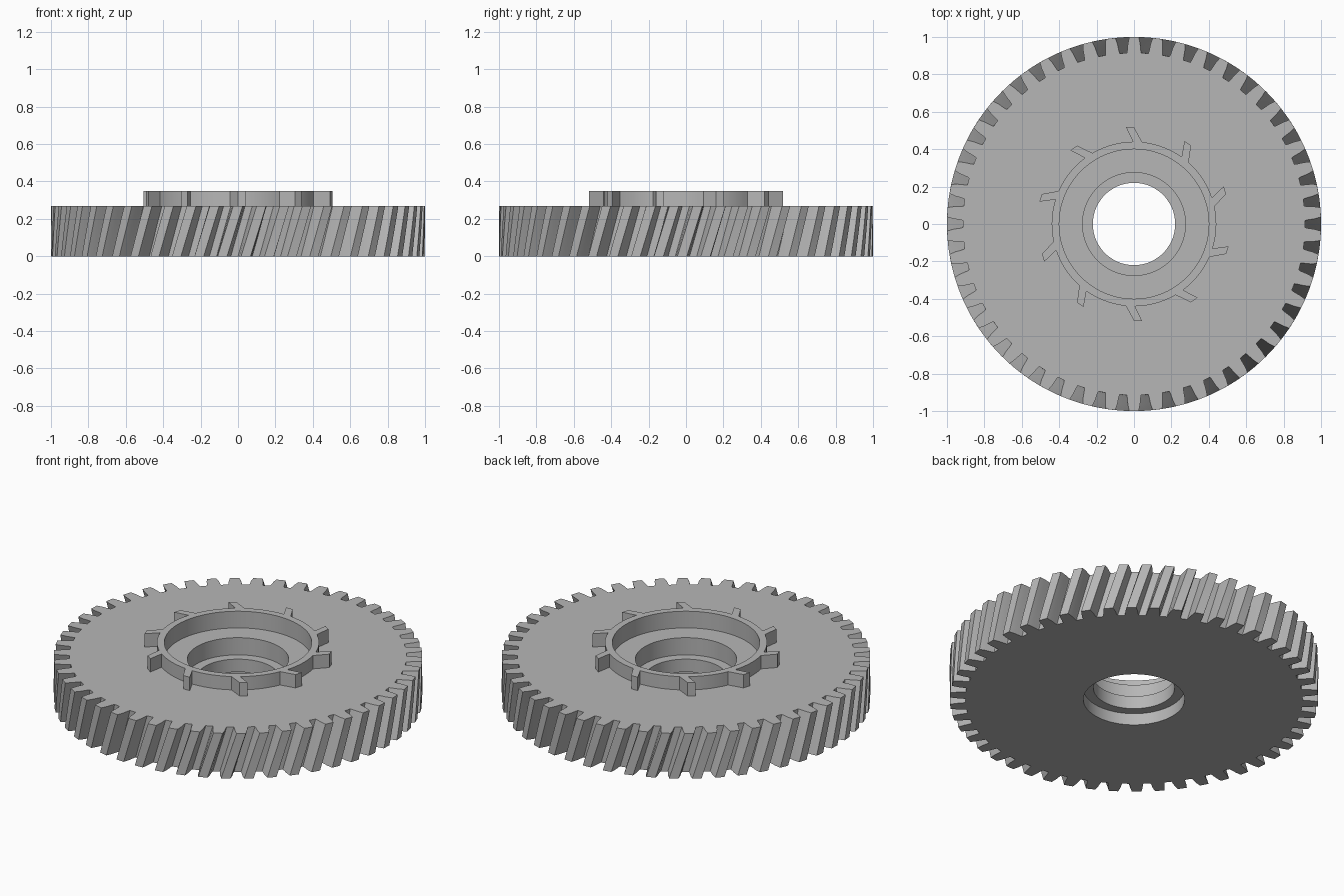
import bpy, bmesh, math
from mathutils import Matrix, Vector

if "Cube" in bpy.data.objects:
    bpy.data.objects.remove(bpy.data.objects["Cube"])

TEETH, TWIST = 50, math.radians(4.8)
GEAR_H, HUB_H = 0.27, 0.35
FINS = 10

grey = bpy.data.materials.new("grey metal")
grey.diffuse_color = (0.47, 0.47, 0.47, 1)
grey.use_nodes = True
grey.node_tree.nodes["Principled BSDF"].inputs["Base Color"].default_value = grey.diffuse_color


def polar(r, a):
    return Vector((r * math.cos(a), r * math.sin(a)))


def loop(bm, pts, z, turn=0.0):
    """Closed ring of vertices at height z, turned about the axis."""
    rot = Matrix.Rotation(turn, 2)
    return [bm.verts.new((*(rot @ p), z)) for p in pts]


def wall(bm, a, b):
    """Quads joining two rings with equal vertex counts."""
    n = len(a)
    for i in range(n):
        bm.faces.new((a[i], a[(i + 1) % n], b[(i + 1) % n], b[i]))


def ring_face(bm, *loops):
    """Flat face between an outer ring and an inner ring."""
    edges = []
    for lp in loops:
        for i, v in enumerate(lp):
            w = lp[(i + 1) % len(lp)]
            edges.append(bm.edges.get((v, w)) or bm.edges.new((v, w)))
    bmesh.ops.triangle_fill(bm, edges=edges, use_beauty=True)


def finish(bm, name):
    bmesh.ops.recalc_face_normals(bm, faces=bm.faces)
    mesh = bpy.data.meshes.new(name)
    bm.to_mesh(mesh)
    bm.free()
    mesh.materials.append(grey)
    ob = bpy.data.objects.new(name, mesh)
    bpy.context.collection.objects.link(ob)
    bpy.ops.object.select_all(action='DESELECT')
    ob.select_set(True)
    bpy.context.view_layer.objects.active = ob
    bpy.ops.object.shade_smooth_by_angle(angle=math.radians(25))


def circle(r, n=80):
    return [polar(r, 2 * math.pi * i / n) for i in range(n)]


# Tooth outline: (radius, degrees from tooth centre)
tooth = [(0.915, -2.4), (0.93, -2.2), (0.965, -1.95), (1.0, -1.45),
         (1.0, 1.45), (0.965, 1.95), (0.93, 2.2), (0.915, 2.4)]
gear_pts = [polar(r, 2 * math.pi * (k + 0.5) / TEETH + math.radians(d))
            for k in range(TEETH) for r, d in tooth]

# Hub outline: round collar with slanted ratchet fins
hub_pts = []
for k in range(FINS):
    turn = Matrix.Rotation(-2 * math.pi * k / FINS, 2)
    fin = [(-0.005, 0.44), (-0.043, 0.518), (0.0, 0.518), (0.043, 0.438)]
    hub_pts += [turn @ Vector(p) for p in fin]
    hub_pts += [turn @ polar(0.44, math.radians(84.4 - 29.75 * i / 7)) for i in range(1, 7)]

# Gear body: helical toothed rim with flat top and bottom
bm = bmesh.new()
STEPS = 6
levels = [loop(bm, gear_pts, GEAR_H * i / STEPS, TWIST * (i / STEPS - 1))
          for i in range(STEPS + 1)]
for a, b in zip(levels, levels[1:]):
    wall(bm, a, b)
ring_face(bm, levels[0], loop(bm, circle(0.275), 0))
ring_face(bm, levels[-1], loop(bm, hub_pts, GEAR_H))
finish(bm, "helical_gear_body")

# Ratchet hub: finned collar, recess and stepped bore
bm = bmesh.new()
low, high = loop(bm, hub_pts, GEAR_H), loop(bm, hub_pts, HUB_H)
wall(bm, low, high)
bore = [loop(bm, circle(r), z) for r, z in
        [(0.40, HUB_H), (0.40, 0.25), (0.275, 0.25), (0.275, 0.147),
         (0.22, 0.147), (0.22, 0.07), (0.275, 0.07), (0.275, 0)]]
ring_face(bm, high, bore[0])
for a, b in zip(bore, bore[1:]):
    wall(bm, a, b)
finish(bm, "ratchet_hub_and_bore")
